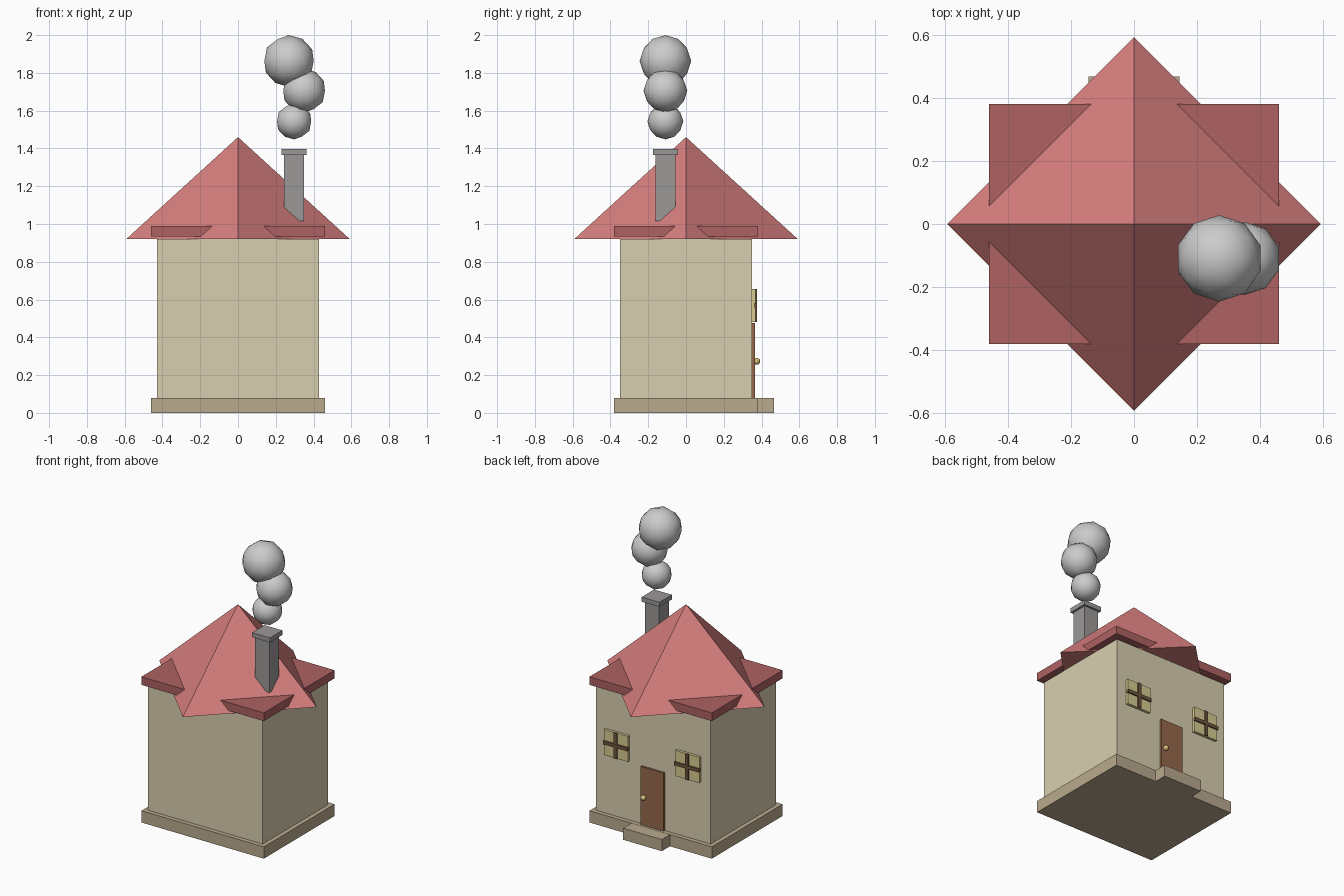
import bpy

if "Cube" in bpy.data.objects:
    bpy.data.objects.remove(bpy.data.objects["Cube"])


def material(name, rgb):
    m = bpy.data.materials.new(name)
    m.diffuse_color = (*rgb, 1)
    m.use_nodes = True
    m.node_tree.nodes["Principled BSDF"].inputs["Base Color"].default_value = m.diffuse_color
    return m


CREAM = material("cream", (0.69, 0.62, 0.43))
STONE = material("stone", (0.49, 0.40, 0.27))
RED = material("red", (0.68, 0.21, 0.21))
DARK_RED = material("dark_red", (0.42, 0.12, 0.12))
WOOD = material("wood", (0.30, 0.14, 0.07))
DARK_WOOD = material("dark_wood", (0.16, 0.09, 0.05))
GLASS = material("glass", (0.68, 0.60, 0.28))
BRASS = material("brass", (0.65, 0.50, 0.18))
BRICK = material("chimney_grey", (0.33, 0.31, 0.31))
SMOKE = material("smoke", (0.72, 0.72, 0.75))


def finish(name, mat):
    ob = bpy.context.object
    ob.name = name
    ob.data.materials.append(mat)
    return ob


def box(name, mat, x, y, z):
    """Box from (min, max) ranges on each axis."""
    bpy.ops.mesh.primitive_cube_add(size=1, location=[(a + b) / 2 for a, b in (x, y, z)])
    ob = finish(name, mat)
    ob.scale = [b - a for a, b in (x, y, z)]
    bpy.ops.object.transform_apply(location=False, rotation=False, scale=True)
    return ob


# Body
box("foundation", STONE, (-0.46, 0.46), (-0.38, 0.38), (0, 0.08))
box("door_step", STONE, (-0.145, 0.145), (0.375, 0.467), (0, 0.079))
box("walls", CREAM, (-0.43, 0.43), (-0.35, 0.35), (0.08, 0.92))

# Roof: eaves slab and a four-sided pyramid with its corners on the axes
box("eaves", DARK_RED, (-0.46, 0.46), (-0.38, 0.38), (0.935, 0.99))
bpy.ops.mesh.primitive_cone_add(vertices=4, radius1=0.592, radius2=0, depth=0.54,
                                location=(0, 0, 1.19))
finish("roof", RED)

# Chimney
CX, CY = 0.296, -0.109
for name, half, z in (("chimney", 0.053, (1.015, 1.365)), ("chimney_cap", 0.067, (1.365, 1.396))):
    box(name, BRICK, (CX - half, CX + half), (CY - half, CY + half), z)

# Smoke puffs
for i, (x, z, r) in enumerate([(0.297, 1.543, 0.095), (0.35, 1.706, 0.116), (0.27, 1.863, 0.137)]):
    bpy.ops.mesh.primitive_ico_sphere_add(subdivisions=2, radius=r, location=(x, CY, z))
    finish(f"smoke_puff_{i + 1}", SMOKE)
    bpy.ops.object.shade_smooth()

# Door and knob
box("door", WOOD, (-0.086, 0.086), (0.345, 0.364), (0.08, 0.475))
bpy.ops.mesh.primitive_uv_sphere_add(segments=12, ring_count=8, radius=0.018,
                                     location=(0.058, 0.375, 0.273))
finish("door_knob", BRASS)
bpy.ops.object.shade_smooth()

# Windows with crossed bars
for side, cx in (("left", 0.268), ("right", -0.268)):
    box(f"{side}_window_pane", GLASS, (cx - 0.09, cx + 0.09), (0.345, 0.368), (0.482, 0.656))
    box(f"{side}_window_upright", DARK_WOOD, (cx - 0.012, cx + 0.012), (0.36, 0.376), (0.482, 0.656))
    box(f"{side}_window_crossbar", DARK_WOOD, (cx - 0.093, cx + 0.093), (0.36, 0.377), (0.557, 0.581))
